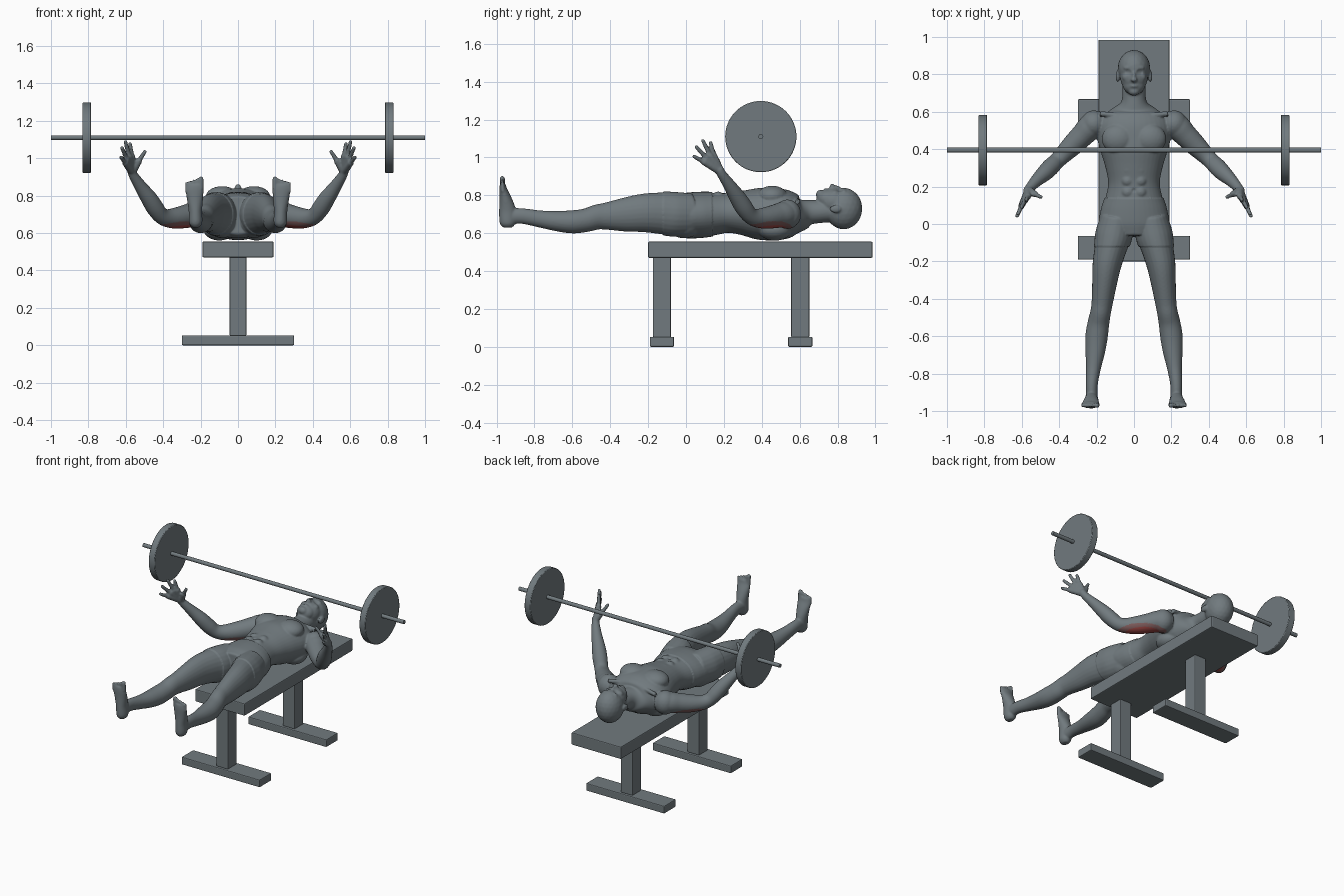
import bpy
import bmesh
import math
from mathutils import Matrix, Vector

default_cube = bpy.data.objects.get("Cube")
if default_cube:
    bpy.data.objects.remove(default_cube)


def make_material(name, colour):
    mat = bpy.data.materials.new(name)
    mat.use_nodes = True
    mat.diffuse_color = (*colour, 1)
    mat.node_tree.nodes["Principled BSDF"].inputs["Base Color"].default_value = (*colour, 1)
    return mat


grey = make_material("slate grey", (0.165, 0.195, 0.21))
dull_red = make_material("dull red", (0.21, 0.105, 0.105))
red = make_material("muscle red", (0.32, 0.06, 0.055))


def finish(name, bm, bevel=0.0):
    mesh = bpy.data.meshes.new(name)
    bmesh.ops.recalc_face_normals(bm, faces=bm.faces)
    bm.to_mesh(mesh)
    bm.free()
    obj = bpy.data.objects.new(name, mesh)
    bpy.context.collection.objects.link(obj)
    mesh.materials.append(grey)
    if bevel:
        mod = obj.modifiers.new("soft edges", "BEVEL")
        mod.width = bevel
        mod.segments = 2
    return obj


def box(name, low, high):
    low, high = Vector(low), Vector(high)
    bm = bmesh.new()
    place = Matrix.Translation((low + high) / 2) @ Matrix.Diagonal((*(high - low), 1))
    bmesh.ops.create_cube(bm, size=1, matrix=place)
    return finish(name, bm, 0.006)


def disc(name, x, radius, length, sides, bevel):
    bm = bmesh.new()
    place = Matrix.Translation((x, 0.395, 1.11)) @ Matrix.Rotation(math.pi / 2, 4, "Y")
    bmesh.ops.create_cone(bm, cap_ends=True, segments=sides, radius1=radius,
                          radius2=radius, depth=length, matrix=place)
    obj = finish(name, bm, bevel)
    bpy.ops.object.select_all(action="DESELECT")
    obj.select_set(True)
    bpy.context.view_layer.objects.active = obj
    bpy.ops.object.shade_smooth_by_angle()
    return obj


# Bench
box("bench_pad", (-0.19, -0.2, 0.47), (0.19, 0.985, 0.555))
for end, y in (("front", -0.127), ("back", 0.603)):
    box(end + "_leg", (-0.045, y - 0.048, 0.05), (0.045, y + 0.048, 0.475))
    box(end + "_foot_bar", (-0.3, y - 0.064, 0), (0.3, y + 0.064, 0.053))

# Barbell
disc("barbell_bar", 0, 0.013, 2, 20, 0)
for side, x in (("left", 0.808), ("right", -0.808)):
    disc(side + "_weight_plate", x, 0.188, 0.046, 64, 0.004)

# Body, gathered as overlapping volumes and fused afterwards
body = bmesh.new()


def ball(x, y, z, rx, ry, rz):
    place = Matrix.Translation((x, y, z)) @ Matrix.Diagonal((rx, ry, rz, 1))
    bmesh.ops.create_icosphere(body, subdivisions=3, radius=1, matrix=place)


def spline(rings, steps=5):
    """Smoothly resample rings of (x, y, z, half width, half depth)."""
    out = []
    for i in range(len(rings) - 1):
        a, b, c, d = (rings[max(0, min(len(rings) - 1, i + k))] for k in (-1, 0, 1, 2))
        for s in range(steps):
            t = s / steps
            out.append([q + 0.5 * t * (r - p + t * (2 * p - 5 * q + 4 * r - e
                        + t * (3 * (q - r) + e - p))) for p, q, r, e in zip(a, b, c, d)])
    return out + [rings[-1]]


def tube(rings, mirror=1, ref=(0, 0, 1), sides=24):
    rings = spline([(r[0] * mirror, *r[1:4], r[-1]) for r in rings])
    centres = [Vector(r[:3]) for r in rings]
    loops = []
    for i, ring in enumerate(rings):
        tangent = centres[min(i + 1, len(rings) - 1)] - centres[max(i - 1, 0)]
        across = tangent.cross(Vector(ref)).normalized()
        up = across.cross(tangent).normalized()
        angles = [math.tau * k / sides for k in range(sides)]
        loops.append([body.verts.new(centres[i] + across * ring[3] * math.cos(a)
                                     + up * ring[4] * math.sin(a)) for a in angles])
    for low, high in zip(loops, loops[1:]):
        for k in range(sides):
            n = (k + 1) % sides
            body.faces.new((low[k], low[n], high[n], high[k]))
    body.faces.new(loops[0])
    body.faces.new(loops[-1])


def capsule(start, end, r1, r2):
    tube([(*start, r1), (*end, r2)], ref=(0.3, 1, 0.1), sides=12)
    ball(*start, r1, r1, r1)
    ball(*end, r2, r2, r2)


# Torso and neck
tube([(0, -0.06, 0.695, 0.13, 0.10), (0, 0, 0.693, 0.18, 0.115),
      (0, 0.08, 0.697, 0.172, 0.117), (0, 0.15, 0.702, 0.15, 0.112),
      (0, 0.22, 0.707, 0.138, 0.105), (0, 0.30, 0.707, 0.152, 0.118),
      (0, 0.38, 0.703, 0.176, 0.136), (0, 0.45, 0.70, 0.195, 0.138),
      (0, 0.52, 0.70, 0.20, 0.132), (0, 0.57, 0.70, 0.18, 0.115),
      (0, 0.61, 0.70, 0.125, 0.087), (0, 0.65, 0.71, 0.07, 0.066),
      (0, 0.72, 0.715, 0.062, 0.06), (0, 0.78, 0.72, 0.06, 0.06)], sides=40)

# Head: skull, face, jaw, chin, brow, nose and lips
ball(0, 0.832, 0.73, 0.087, 0.099, 0.11)
ball(0, 0.785, 0.765, 0.074, 0.085, 0.075)
ball(0, 0.745, 0.78, 0.06, 0.055, 0.052)
ball(0, 0.71, 0.803, 0.03, 0.024, 0.026)
ball(0, 0.835, 0.812, 0.058, 0.022, 0.026)
ball(0, 0.785, 0.835, 0.011, 0.034, 0.019)
ball(0, 0.772, 0.843, 0.018, 0.013, 0.02)
ball(0, 0.738, 0.82, 0.025, 0.013, 0.018)

for m in (1, -1):
    # Ears, cheeks and chest
    ball(m * 0.087, 0.79, 0.728, 0.011, 0.032, 0.021)
    ball(m * 0.04, 0.785, 0.805, 0.024, 0.024, 0.022)
    ball(m * 0.085, 0.455, 0.795, 0.088, 0.08, 0.056)
    tube([(0.03, 0.575, 0.785, 0.012), (0.18, 0.59, 0.765, 0.014)], m)
    for y in (0.17, 0.23, 0.29):
        ball(m * 0.034, y, 0.79, 0.034, 0.032, 0.03)
    # Shoulders, shoulder blades and seat
    ball(m * 0.215, 0.535, 0.70, 0.07, 0.073, 0.078)
    ball(m * 0.10, 0.47, 0.62, 0.085, 0.09, 0.06)
    ball(m * 0.085, -0.01, 0.66, 0.085, 0.10, 0.082)
    # Leg
    tube([(0.09, 0.03, 0.70, 0.085, 0.105), (0.108, -0.06, 0.70, 0.095, 0.113),
          (0.125, -0.13, 0.705, 0.086, 0.11), (0.145, -0.22, 0.707, 0.077, 0.102),
          (0.158, -0.32, 0.698, 0.066, 0.09), (0.17, -0.42, 0.69, 0.057, 0.072),
          (0.178, -0.47, 0.685, 0.055, 0.066), (0.19, -0.53, 0.668, 0.058, 0.062),
          (0.20, -0.60, 0.66, 0.06, 0.061), (0.207, -0.68, 0.664, 0.053, 0.054),
          (0.217, -0.77, 0.675, 0.04, 0.045), (0.226, -0.86, 0.69, 0.032, 0.041),
          (0.226, -0.93, 0.69, 0.032, 0.043)], m)
    # Foot standing upright, then toes
    tube([(0.225, -0.942, 0.63, 0.018, 0.024), (0.226, -0.942, 0.655, 0.035, 0.042),
          (0.228, -0.943, 0.72, 0.036, 0.044), (0.23, -0.953, 0.78, 0.043, 0.033),
          (0.232, -0.965, 0.83, 0.048, 0.021), (0.233, -0.968, 0.86, 0.043, 0.015)],
         m, ref=(0, 1, 0))
    for k in range(5):
        x, r = m * (0.198 + 0.019 * k), 0.014 if k == 0 else 0.0095
        capsule((x, -0.967, 0.84 - 0.004 * k), (x, -0.97, 0.889 - 0.006 * k), r, r)
    # Arm
    tube([(0.16, 0.56, 0.70, 0.05), (0.225, 0.525, 0.70, 0.068),
          (0.275, 0.475, 0.69, 0.063), (0.33, 0.42, 0.68, 0.057),
          (0.38, 0.37, 0.68, 0.048), (0.415, 0.335, 0.697, 0.044),
          (0.445, 0.305, 0.737, 0.047), (0.477, 0.273, 0.787, 0.044),
          (0.52, 0.233, 0.848, 0.034), (0.56, 0.19, 0.91, 0.025),
          (0.57, 0.173, 0.94, 0.024)], m)
    # Palm and fingers
    wrist = (m * 0.565, 0.182, 0.925)
    for knuckle, tip in (((0.567, 0.147, 1.01), (0.577, 0.13, 1.077)),
                         ((0.582, 0.127, 1.01), (0.602, 0.09, 1.088)),
                         ((0.595, 0.108, 0.997), (0.62, 0.055, 1.055)),
                         ((0.602, 0.096, 0.975), (0.625, 0.043, 1.005)),
                         ((0.53, 0.16, 0.985), (0.498, 0.144, 1.035))):
        knuckle, tip = ((m * p[0], *p[1:]) for p in (knuckle, tip))
        capsule(wrist, knuckle, 0.021, 0.0175)
        capsule(knuckle, tip, 0.013, 0.0105)

# Fuse the volumes into one smooth skin
source = finish("man", body)
remesh = source.modifiers.new("fuse", "REMESH")
remesh.mode = "VOXEL"
remesh.voxel_size = 0.0055
remesh.use_smooth_shade = True
relax = source.modifiers.new("relax", "SMOOTH")
relax.factor = 0.5
relax.iterations = 5
skin = bpy.data.meshes.new_from_object(source.evaluated_get(bpy.context.evaluated_depsgraph_get()))
source.modifiers.clear()
source.data = skin
skin.materials.clear()
for mat in (grey, dull_red, red):
    skin.materials.append(mat)

# Raised shorts, eye sockets and navel
dents = [(Vector(p), r) for p, r in (((0.03, 0.812, 0.825), 0.02), ((-0.03, 0.812, 0.825), 0.02),
                                     ((0, 0.18, 0.81), 0.012))]
normals = [v.normal.copy() for v in skin.vertices]
for v, normal in zip(skin.vertices, normals):
    x, y, z = v.co
    if abs(x) < 0.3 and -0.12 < y < 0.14:
        v.co += normal * 0.005
    for spot, radius in dents:
        gap = (v.co - spot).length / radius
        if gap < 1:
            v.co.z -= 0.007 * (1 - gap * gap)

# Highlighted muscle on the back of each upper arm
along = Vector((1, -1, 0)).normalized()
for face in skin.polygons:
    face.use_smooth = True
    c = face.center
    offset = Vector((abs(c.x), c.y, c.z)) - Vector((0.305, 0.445, 0.635))
    run = offset.dot(along)
    spread = math.hypot(run / 0.155, (offset - along * run).length / 0.062)
    face.material_index = 2 if spread < 0.68 else 1 if spread < 1 else 0
